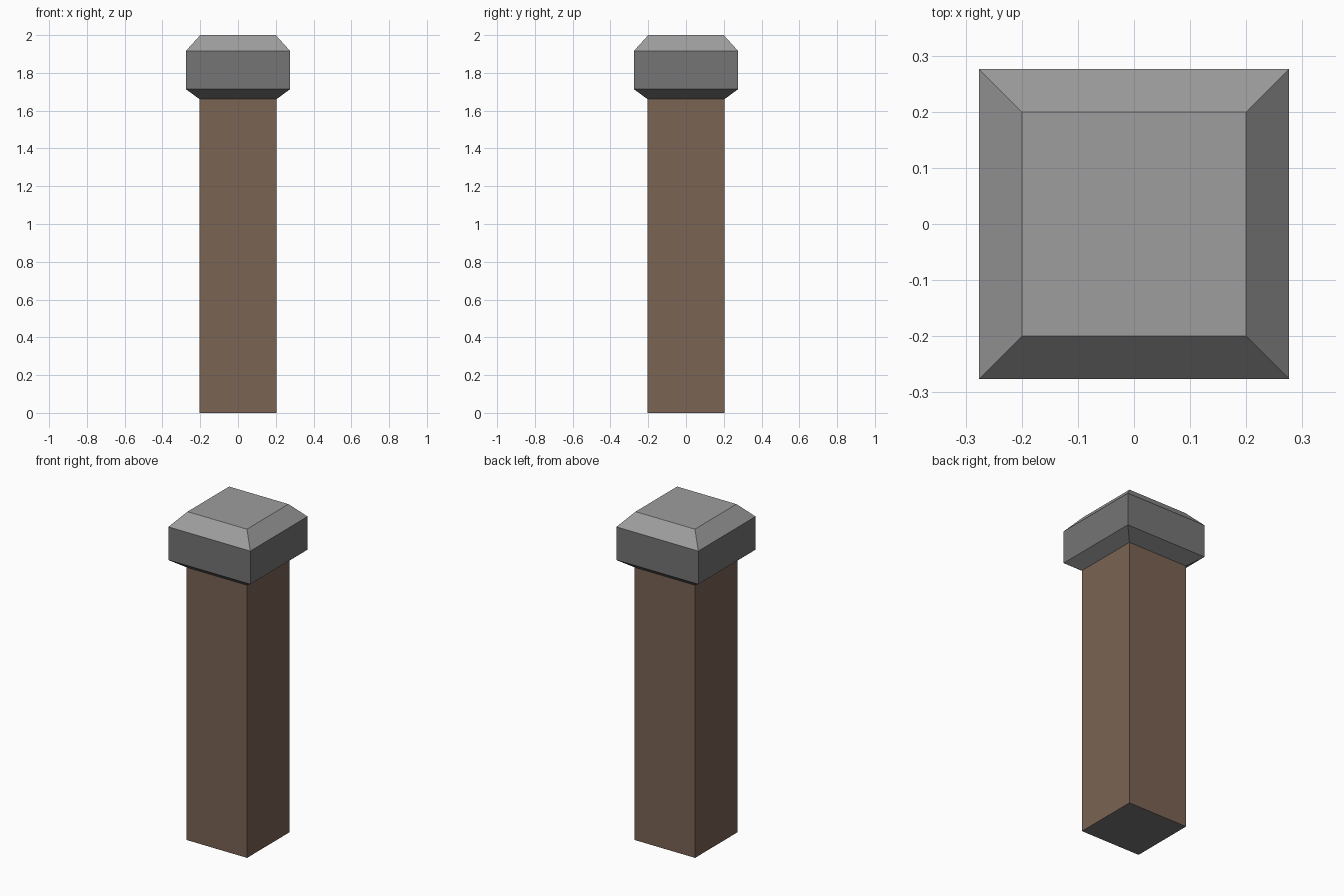
import bpy, bmesh

if "Cube" in bpy.data.objects:
    bpy.data.objects.remove(bpy.data.objects["Cube"])


def material(name, rgb):
    m = bpy.data.materials.new(name)
    m.diffuse_color = (*rgb, 1.0)
    m.use_nodes = True
    m.node_tree.nodes["Principled BSDF"].inputs["Base Color"].default_value = m.diffuse_color
    return m


light_stone = material("light_stone", (0.34, 0.34, 0.34))
dark_stone = material("dark_stone", (0.178, 0.178, 0.178))
brown_wood = material("brown_wood", (0.193, 0.125, 0.087))


def square_stack(name, profile, materials, rule):
    """Stack square rings (half width, height) into a closed solid; rule picks each face's material."""
    bm = bmesh.new()
    rings = [[bm.verts.new((sx * r, sy * r, z))
              for sx, sy in ((-1, -1), (1, -1), (1, 1), (-1, 1))] for r, z in profile]
    for low, high in zip(rings, rings[1:]):
        for i in range(4):
            j = (i + 1) % 4
            bm.faces.new((low[i], low[j], high[j], high[i]))
    bm.faces.new(rings[0][::-1])
    bm.faces.new(rings[-1])
    bm.normal_update()
    for f in bm.faces:
        f.material_index = rule(f)
    mesh = bpy.data.meshes.new(name)
    bm.to_mesh(mesh)
    bm.free()
    for m in materials:
        mesh.materials.append(m)
    obj = bpy.data.objects.new(name, mesh)
    bpy.context.collection.objects.link(obj)
    return obj


# Wooden post: brown sides, dark underside
square_stack("post", [(0.204, 0.0), (0.204, 1.661)], [brown_wood, dark_stone],
             lambda f: 1 if f.normal.z < -0.5 else 0)

# Stone cap: flared underside, straight band, light bevelled top
square_stack("cap", [(0.204, 1.661), (0.276, 1.714), (0.276, 1.916), (0.2, 2.0)],
             [dark_stone, light_stone], lambda f: 1 if f.normal.z > 0.3 else 0)
